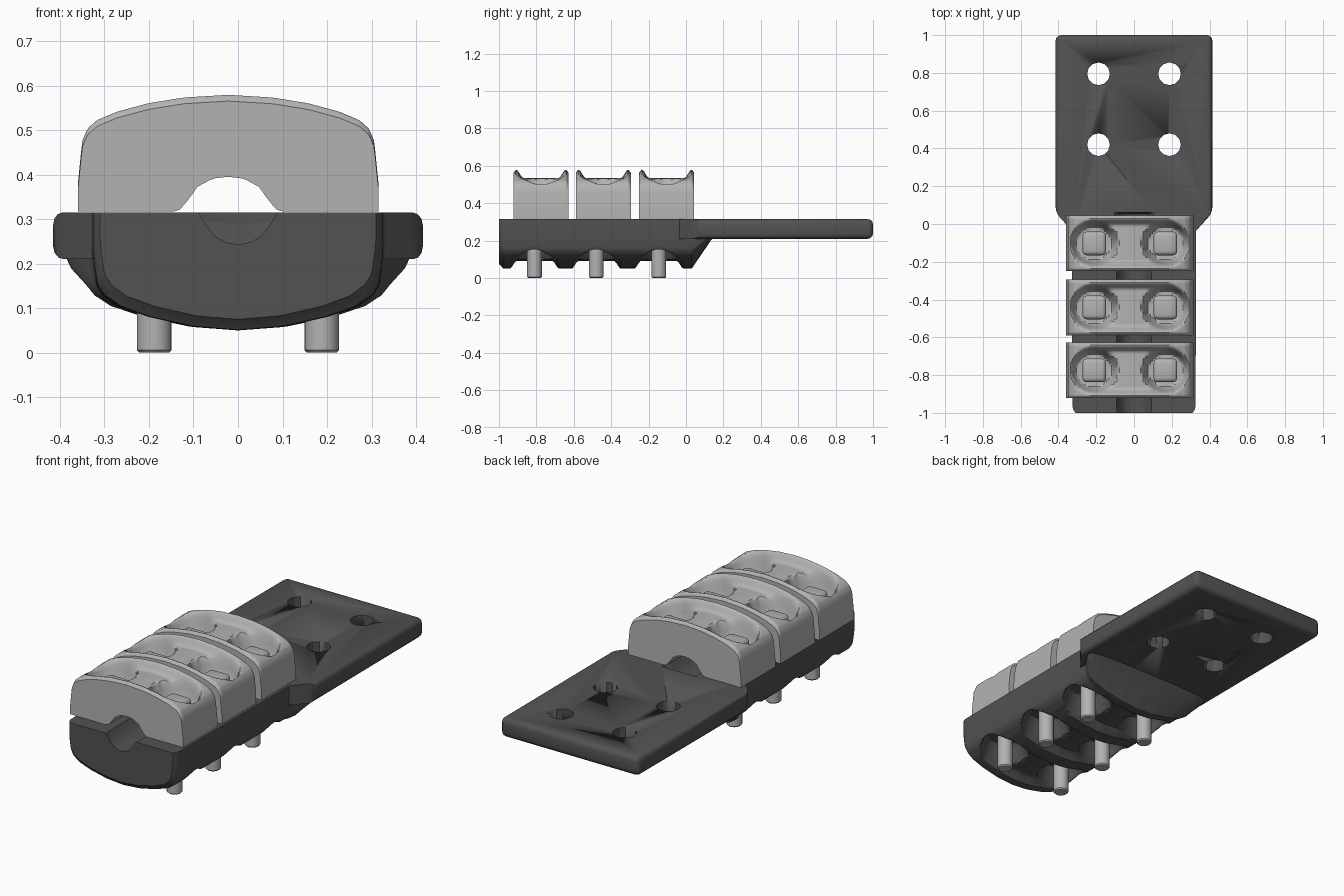
import bpy, bmesh, math

if "Cube" in bpy.data.objects:
    bpy.data.objects.remove(bpy.data.objects["Cube"])


def material(name, v):
    m = bpy.data.materials.new(name)
    m.diffuse_color = (v, v, v, 1)
    m.use_nodes = True
    m.node_tree.nodes["Principled BSDF"].inputs["Base Color"].default_value = m.diffuse_color
    return m


DARK = material("dark grey metal", 0.085)
LIGHT = material("light grey metal", 0.45)


def interp(pts, x):
    if x <= pts[0][0]:
        return pts[0][1]
    for (a, va), (b, vb) in zip(pts, pts[1:]):
        if x <= b:
            return va + (vb - va) * (x - a) / (b - a)
    return pts[-1][1]


def smooth(a, b, x):
    t = min(1, max(0, (x - a) / (b - a)))
    return t * t * (3 - 2 * t)


def finish(bm, name, mat, loc=(0, 0, 0), angle=35):
    bmesh.ops.recalc_face_normals(bm, faces=bm.faces[:])
    me = bpy.data.meshes.new(name)
    bm.to_mesh(me)
    bm.free()
    ob = bpy.data.objects.new(name, me)
    ob.location = loc
    bpy.context.collection.objects.link(ob)
    me.materials.append(mat)
    bpy.ops.object.select_all(action='DESELECT')
    ob.select_set(True)
    bpy.context.view_layer.objects.active = ob
    bpy.ops.object.shade_smooth_by_angle(angle=math.radians(angle))
    return ob


def height_solid(name, mat, xs, ys, top, bottom, widen, loc=(0, 0, 0)):
    """Closed solid between an upper and a lower height function."""
    bm = bmesh.new()
    up = [[bm.verts.new((x * widen(y), y, top(x, y))) for y in ys] for x in xs]
    lo = [[bm.verts.new((x * widen(y), y, bottom(x, y))) for y in ys] for x in xs]
    nx, ny = len(xs) - 1, len(ys) - 1
    for i in range(nx):
        for g in (up, lo):
            for j in range(ny):
                bm.faces.new((g[i][j], g[i+1][j], g[i+1][j+1], g[i][j+1]))
        for j in (0, ny):
            bm.faces.new((up[i][j], up[i+1][j], lo[i+1][j], lo[i][j]))
    for j in range(ny):
        for i in (0, nx):
            bm.faces.new((up[i][j], up[i][j+1], lo[i][j+1], lo[i][j]))
    return finish(bm, name, mat, loc)


def spread(half, n):
    """Samples that bunch up at the rounded ends."""
    return [half * math.sin(math.pi / 2 * (2 * i / n - 1)) for i in range(n + 1)]


def scooped(z, x, dy, dip, floor):
    """Stadium shaped dip along x with a deeper pocket round each bolt."""
    d = math.hypot(max(0, abs(x) - 0.19), dy)
    z += dip * (1 - smooth(0.095, 0.132, d))
    p = math.hypot((abs(x) - 0.188) / 1.08, dy)
    s = 1 - smooth(0.085, 0.118, p)
    return z + (floor - z) * s


BOLT_Y = (-0.81, -0.48, -0.145)
BOLT_X = 0.188

# Lower body: grooved top, scalloped underside, wedge running into the plate
GROOVE = [(0, 0.243), (0.03, 0.248), (0.055, 0.262), (0.075, 0.285), (0.092, 0.315)]
BELLY = [(0, 0.05), (0.1, 0.058), (0.2, 0.08), (0.265, 0.103), (0.3, 0.128),
         (0.315, 0.15), (0.322, 0.19), (0.326, 0.23)]
FLARE = [(-1, 0.95), (-0.985, 0.985), (-0.965, 1), (0.0, 1.01), (0.09, 1.2)]


def body_top(x, y):
    return interp(GROOVE, abs(x)) if y < 0.055 else 0.31


def body_bottom(x, y):
    z = interp(BELLY, abs(x)) + 0.025 * (1 - smooth(-1, -0.975, y))
    for c in BOLT_Y:
        if abs(y - c) < 0.15:
            z = scooped(z, x, y - c, 0.042, 0.2)
    t = min(1, max(0, (y - 0.03) / 0.13))
    return z + (0.24 - z) * t


ys = [-1 + 1.17 * j / 110 for j in range(111)]
height_solid("lower_body", DARK, spread(0.326, 76), ys, body_top, body_bottom,
             lambda y: interp(FLARE, y))

# Upper clamps: arched underside, domed top with bolt pockets
DOME = [(0, 0.579), (0.1, 0.573), (0.18, 0.56), (0.25, 0.541), (0.295, 0.522),
        (0.316, 0.503), (0.328, 0.475), (0.3375, 0.38)]
ARCH = [(0, 0.395), (0.035, 0.391), (0.07, 0.372), (0.09, 0.342), (0.113, 0.317)]
CX, HALF = -0.022, 0.147


def clamp_top(x, dy):
    z = interp(DOME, abs(x)) - 0.014 * smooth(0.134, HALF, abs(dy))
    return scooped(z, x, dy, -0.043, 0.43)


for k, cy in enumerate((-0.775, -0.442, -0.103)):
    height_solid("clamp_%d" % k, LIGHT, spread(0.3375, 76), spread(HALF, 36), clamp_top,
                 lambda x, dy: interp(ARCH, abs(x)), lambda y: 1, (CX, cy, 0))
    for s in (-1, 1):
        # Square bolt head sitting in the pocket
        bm = bmesh.new()
        bmesh.ops.create_cube(bm, size=1)
        for v in bm.verts:
            v.co.x *= 0.125
            v.co.y *= 0.125
            v.co.z *= 0.08
        bmesh.ops.bevel(bm, geom=bm.edges[:], offset=0.022, segments=3,
                        affect='EDGES', profile=0.5)
        finish(bm, "bolt_head", LIGHT, (CX + s * BOLT_X, cy, 0.445))
        # Bolt shank poking out underneath
        bm = bmesh.new()
        bmesh.ops.create_cone(bm, cap_ends=True, segments=20, radius1=0.039,
                              radius2=0.039, depth=0.3)
        rim = [e for e in bm.edges if all(v.co.z < 0 for v in e.verts)]
        bmesh.ops.bevel(bm, geom=rim, offset=0.006, segments=1, affect='EDGES')
        finish(bm, "bolt_shank", LIGHT, (s * BOLT_X, BOLT_Y[k], 0.15))

# Flat mounting plate with rounded edges
bm = bmesh.new()
half = [(0.1, 0.06), (0.325, -0.04), (0.415, 0.06), (0.415, 1.0)]
outline = half + [(-x, y) for x, y in reversed(half)]
face = bm.faces.new([bm.verts.new((x, y, 0.21)) for x, y in outline])
ext = bmesh.ops.extrude_face_region(bm, geom=[face])
for v in ext["geom"]:
    if isinstance(v, bmesh.types.BMVert):
        v.co.z = 0.315
bmesh.ops.recalc_face_normals(bm, faces=bm.faces[:])
outer = [e for e in bm.edges if all(v.co.y > 0 and abs(v.co.x) > 0.2 for v in e.verts)]
bmesh.ops.bevel(bm, geom=outer, offset=0.028, segments=3, affect='EDGES', profile=0.5)
plate = finish(bm, "mounting_plate", DARK)

# Four through holes
bm = bmesh.new()
for x in (-0.188, 0.188):
    for y in (0.42, 0.795):
        r = bmesh.ops.create_cone(bm, cap_ends=True, segments=12, radius1=0.06,
                                  radius2=0.06, depth=0.4)
        bmesh.ops.translate(bm, verts=r["verts"], vec=(x, y, 0.26))
cutter = finish(bm, "hole_cutter", DARK, angle=20)
cutter.hide_render = True
cutter.display_type = 'WIRE'
mod = plate.modifiers.new("holes", 'BOOLEAN')
mod.object = cutter
mod.operation = 'DIFFERENCE'
mod.solver = 'EXACT'
